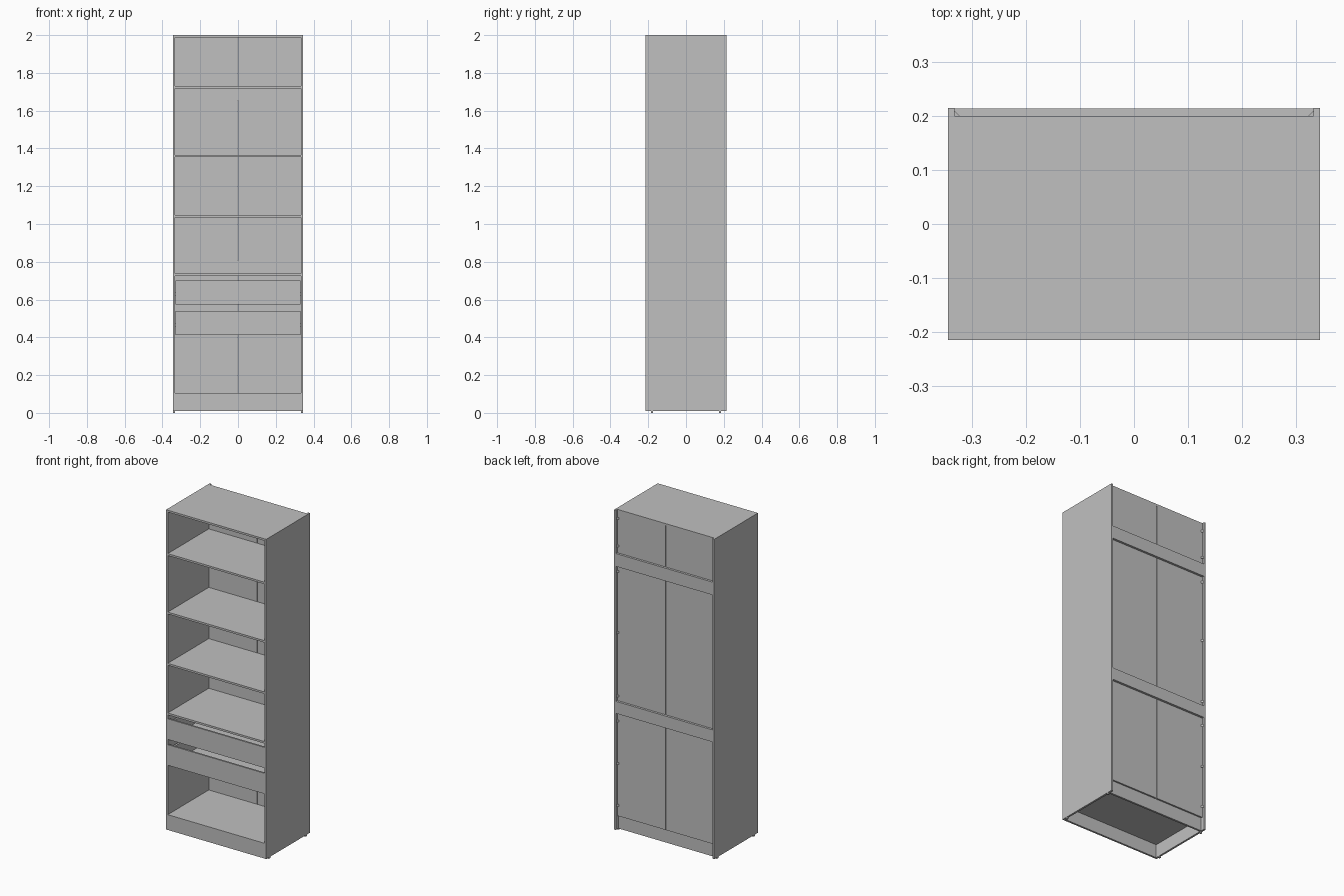
import bpy, bmesh
from mathutils import Vector

cube = bpy.data.objects.get("Cube")
if cube:
    bpy.data.objects.remove(cube)

grey = bpy.data.materials.new("plain_grey")
grey.use_nodes = True
colour = (0.53, 0.53, 0.53, 1)
grey.diffuse_color = colour
grey.node_tree.nodes["Principled BSDF"].inputs["Base Color"].default_value = colour

W, D, T = 0.345, 0.215, 0.012      # half width, half depth, board thickness
IN = W - T                         # inner half width
BACK = 0.2                         # rear face of the back panels


def finish(name, bm):
    bmesh.ops.recalc_face_normals(bm, faces=bm.faces)
    mesh = bpy.data.meshes.new(name)
    bm.to_mesh(mesh)
    bm.free()
    mesh.materials.append(grey)
    ob = bpy.data.objects.new(name, mesh)
    bpy.context.collection.objects.link(ob)
    return ob


def board(name, x, y, z):
    """Box given by its (low, high) range on each axis."""
    bm = bmesh.new()
    bmesh.ops.create_cube(bm, size=1)
    for v in bm.verts:
        v.co = Vector([r[0] if c < 0 else r[1] for c, r in zip(v.co, (x, y, z))])
    return finish(name, bm)


def pair(name, x, y, z):
    """Matching boards on the left (+x) and right (-x)."""
    board("left_" + name, x, y, z)
    board("right_" + name, (-x[1], -x[0]), y, z)


def wedge(name, side, z):
    """Small triangular bracket in the corner behind a back panel."""
    bm = bmesh.new()
    prof = [(IN, BACK), (IN - 0.01, BACK), (IN, BACK + 0.01)]
    face = bm.faces.new([bm.verts.new((side * x, y, z - 0.006)) for x, y in prof])
    ext = bmesh.ops.extrude_face_region(bm, geom=[face])["geom"]
    for v in ext:
        if isinstance(v, bmesh.types.BMVert):
            v.co.z += 0.012
    finish(name, bm)


full = (-IN, IN)

# Carcass
pair("side_panel", (IN, W), (-D, D), (0.01, 2))
board("top_panel", full, (-D, BACK), (2 - T, 2))
for i, z in enumerate((0.105, 0.738, 1.047, 1.366, 1.73)):
    board(f"shelf_{i + 1}", full, (-D, BACK - T), (z - T, z))
board("front_plinth", full, (-D, -D + T), (0.01, 0.105 - T))
board("back_plinth", full, (0.178, 0.19), (0.01, 0.105 - T))

# Rear rails and split back panels
for name, z in (("lower", (0.735, 0.81)), ("upper", (1.65, 1.73))):
    board(name + "_back_rail", full, (BACK - T, D - 0.001), z)
for name, z in (("lower", (0.093, 0.735)), ("middle", (0.81, 1.65)), ("upper", (1.73, 1.988))):
    pair(name + "_back_panel", (0.002, IN), (BACK - T, BACK), z)

# Corner brackets
for i, z in enumerate((0.16, 0.42, 0.685, 0.84, 1.235, 1.615, 1.775, 1.945)):
    for label, s in (("left", 1), ("right", -1)):
        wedge(f"{label}_bracket_{i + 1}", s, z)

# Drawers on side runners
for name, z in (("lower", 0.412), ("upper", 0.573)):
    board(name + "_drawer_front", (-IN + 0.002, IN - 0.002), (-D + 0.001, -D + T), (z, z + 0.128))
    pair(name + "_drawer_side", (IN - 0.021, IN - 0.009), (-D + T, 0.165), (z + 0.01, z + 0.11))
    board(name + "_drawer_back", (-IN + 0.021, IN - 0.021), (0.153, 0.165), (z + 0.01, z + 0.11))
    board(name + "_drawer_floor", (-IN + 0.021, IN - 0.021), (-D + T, 0.153), (z + 0.01, z + 0.016))
    pair(name + "_drawer_runner", (IN - 0.009, IN), (-D + T, 0.165), (z + 0.045, z + 0.065))

# Feet
for label, y in (("front", -0.18), ("back", 0.18)):
    pair(label + "_foot", (IN + 0.001, W - 0.001), (y - 0.006, y + 0.006), (0, 0.01))
